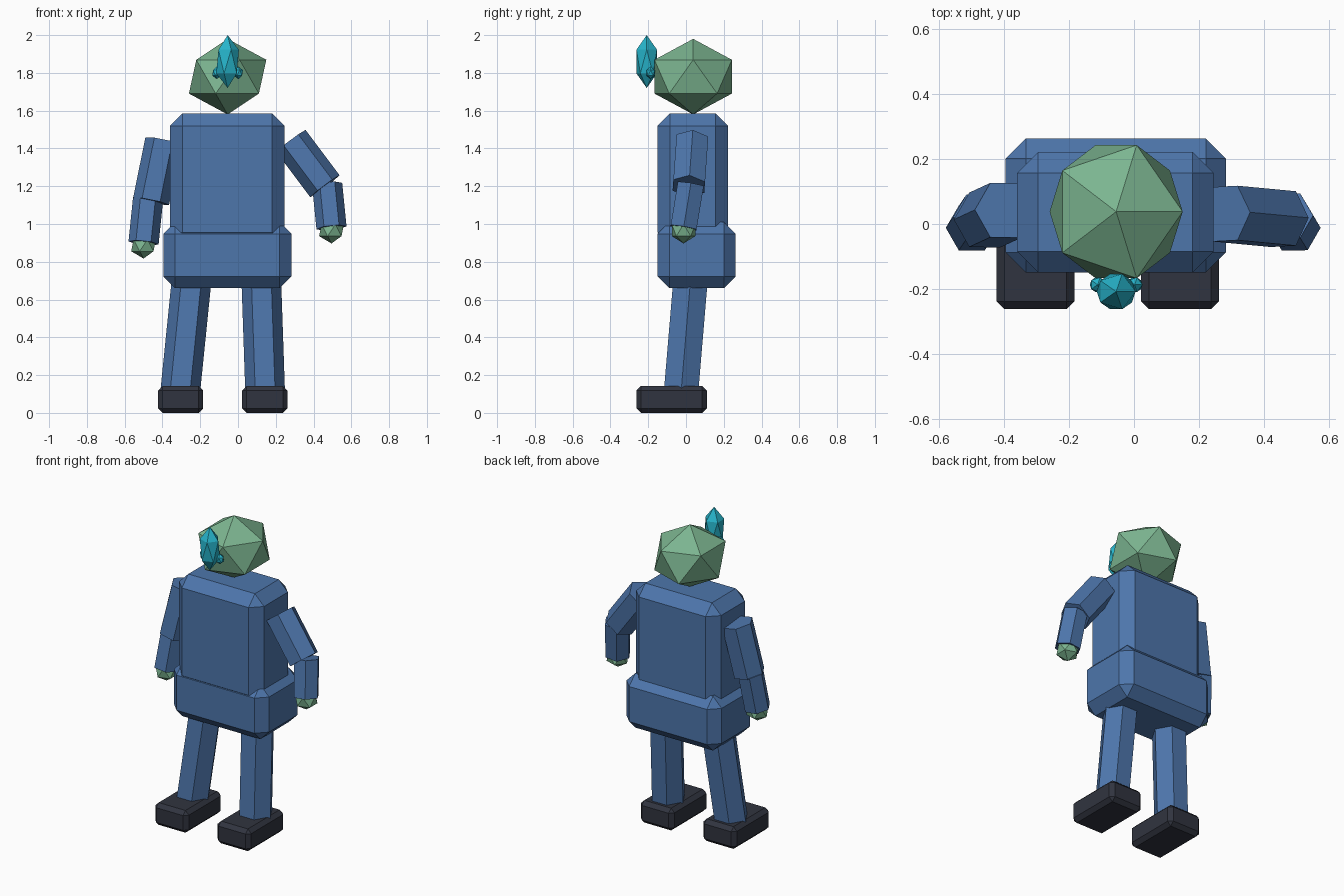
import bpy
import bmesh
from mathutils import Vector, Matrix

if "Cube" in bpy.data.objects:
    bpy.data.objects.remove(bpy.data.objects["Cube"], do_unlink=True)


def make_material(name, rgb):
    mat = bpy.data.materials.new(name)
    mat.use_nodes = True
    color = (*rgb, 1)
    mat.diffuse_color = color
    mat.node_tree.nodes["Principled BSDF"].inputs["Base Color"].default_value = color
    return mat


blue = make_material("blue cloth", (0.075, 0.18, 0.41))
green = make_material("green skin", (0.20, 0.46, 0.28))
cyan = make_material("cyan nose", (0.02, 0.46, 0.60))
dark = make_material("dark boot", (0.030, 0.034, 0.050))


def finish(name, bm, mat):
    mesh = bpy.data.meshes.new(name)
    bm.to_mesh(mesh)
    bm.free()
    mesh.materials.append(mat)
    obj = bpy.data.objects.new(name, mesh)
    bpy.context.collection.objects.link(obj)
    return obj


def box(name, low, high, bevel, mat):
    """Chamfered box between two corners."""
    low, high = Vector(low), Vector(high)
    bm = bmesh.new()
    bmesh.ops.create_cube(bm, size=1)
    bmesh.ops.scale(bm, vec=high - low, verts=bm.verts)
    obj = finish(name, bm, mat)
    obj.location = (low + high) / 2
    mod = obj.modifiers.new("chamfer", 'BEVEL')
    mod.width = bevel
    mod.segments = 1


def ball(name, center, radii, mat):
    """Twenty-sided faceted ball."""
    bm = bmesh.new()
    bmesh.ops.create_icosphere(bm, subdivisions=1, radius=1)
    bmesh.ops.scale(bm, vec=radii, verts=bm.verts)
    finish(name, bm, mat).location = center


def limb(name, top, bottom, radius, side, mat):
    """Six-sided prism with one edge facing outward."""
    top, bottom = Vector(top), Vector(bottom)
    axis = (top - bottom).normalized()
    out = Vector((side, 0, 0))
    out = (out - axis * out.dot(axis)).normalized()
    frame = Matrix((out.cross(axis), out, axis)).transposed().to_4x4()
    bm = bmesh.new()
    bmesh.ops.create_cone(bm, cap_ends=True, segments=6, radius1=radius,
                          radius2=radius, depth=(top - bottom).length)
    bm.transform(Matrix.Translation((top + bottom) / 2) @ frame)
    finish(name, bm, mat)


# Body
box("torso", (-0.36, -0.15, 0.89), (0.245, 0.222, 1.585), 0.065, blue)
box("hips", (-0.395, -0.15, 0.66), (0.283, 0.263, 1.01), 0.062, blue)

# Head and nose
ball("head", (-0.055, 0.038, 1.78), (0.229, 0.241, 0.20), green)
ball("nose", (-0.055, -0.208, 1.86), (0.067, 0.064, 0.14), cyan)
for name, x in (("right", -0.112), ("left", 0.002)):
    ball(name + "_nostril", (x, -0.187, 1.80), (0.027, 0.026, 0.033), cyan)

# Arms: shoulder, elbow, forearm top, wrist
arms = {
    "left": (1, (0.28, 0.032, 1.44), (0.46, 0.015, 1.20),
             (0.472, 0.025, 1.21), (0.495, -0.013, 0.98)),
    "right": (-1, (-0.395, 0.042, 1.44), (-0.46, 0.012, 1.12),
              (-0.476, 0.022, 1.135), (-0.5, -0.013, 0.90)),
}
for name, (side, shoulder, elbow, fore, wrist) in arms.items():
    limb(name + "_upper_arm", shoulder, elbow, 0.097, side, blue)
    limb(name + "_forearm", fore, wrist, 0.08, side, blue)
    hand = Vector(wrist) - Vector((0, 0, 0.013))
    ball(name + "_hand", hand, (0.073, 0.073, 0.07), green)

# Legs and boots
legs = {
    "left": (1, (0.12, 0.032, 0.80), (0.144, -0.027, 0.10), 0.022),
    "right": (-1, (-0.236, 0.032, 0.80), (-0.307, -0.027, 0.10), -0.423),
}
for name, (side, hip, ankle, x) in legs.items():
    limb(name + "_leg", hip, ankle, 0.105, side, blue)
    box(name + "_boot", (x, -0.262, 0), (x + 0.239, 0.11, 0.143), 0.024, dark)
